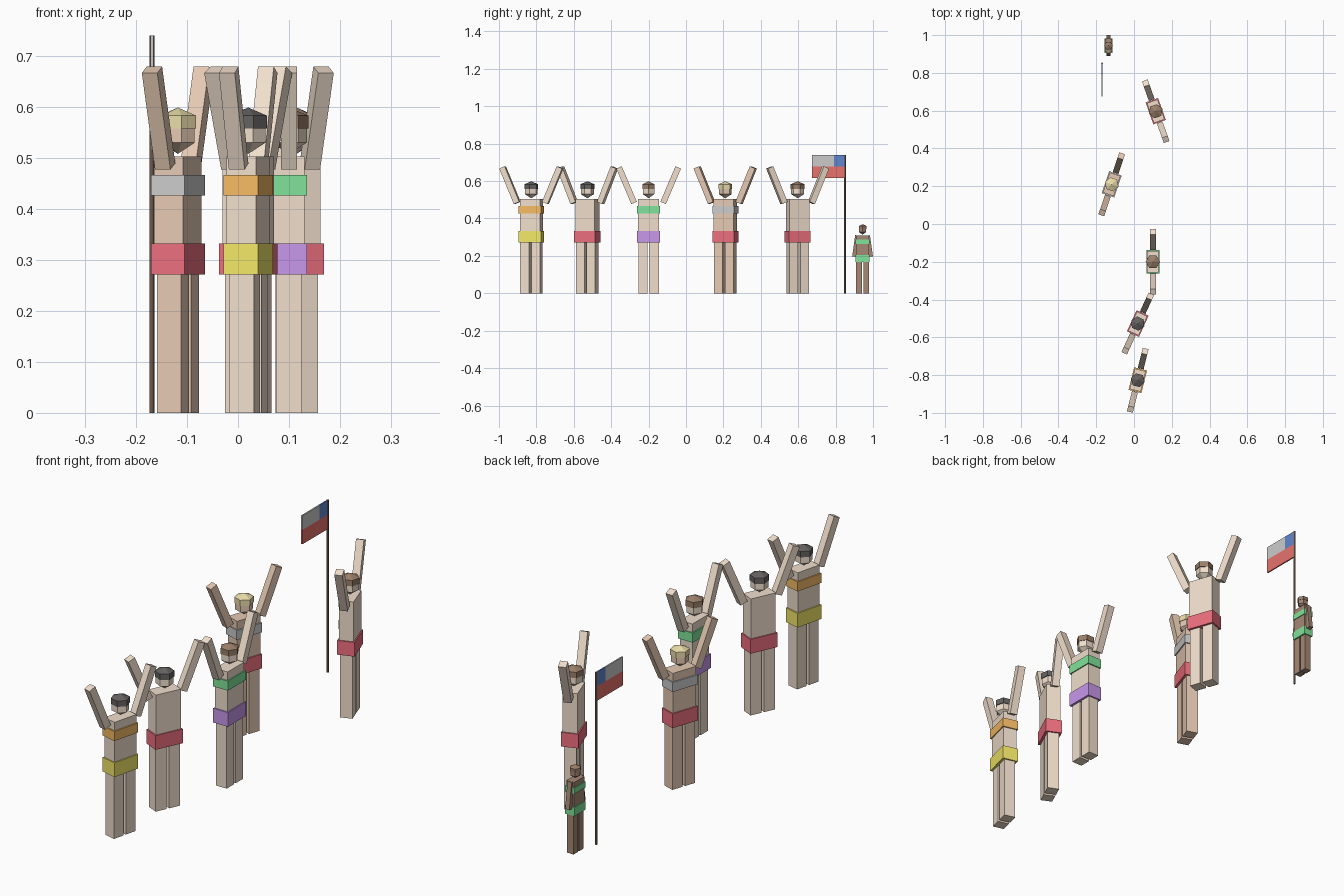
import bpy, bmesh, math
from mathutils import Matrix, Vector

if "Cube" in bpy.data.objects:
    bpy.data.objects.remove(bpy.data.objects["Cube"])

COLORS = {
    "light_skin": (0.88, 0.74, 0.61), "tan_skin": (0.79, 0.59, 0.45), "dark_skin": (0.38, 0.25, 0.18),
    "black": (0.13, 0.12, 0.12), "brown": (0.32, 0.21, 0.14), "blond": (0.82, 0.72, 0.40),
    "red": (0.85, 0.16, 0.21), "orange": (0.92, 0.50, 0.13), "yellow": (0.90, 0.80, 0.14),
    "green": (0.22, 0.76, 0.32), "purple": (0.58, 0.31, 0.83), "silver": (0.74, 0.75, 0.76),
    "flag_red": (0.80, 0.17, 0.15), "flag_blue": (0.12, 0.24, 0.62), "pole_brown": (0.25, 0.17, 0.12),
}
MATS = {}


def mat(name):
    if name not in MATS:
        MATS[name] = bpy.data.materials.new(name)
        MATS[name].diffuse_color = (*COLORS[name], 1)
    return MATS[name]


def finish(bm, name, color, matrix):
    bmesh.ops.recalc_face_normals(bm, faces=bm.faces)
    bm.transform(matrix)
    mesh = bpy.data.meshes.new(name)
    bm.to_mesh(mesh)
    bm.free()
    mesh.materials.append(mat(color))
    obj = bpy.data.objects.new(name, mesh)
    bpy.context.collection.objects.link(obj)
    return obj


def box(name, size, center, color, base=Matrix(), tilt=0):
    bm = bmesh.new()
    bmesh.ops.create_cube(bm, size=1)
    bm.transform(Matrix.Diagonal((*size, 1)))
    return finish(bm, name, color,
                  base @ Matrix.Translation(center) @ Matrix.Rotation(tilt, 4, "X"))


def lathe(name, profile, sides, color, base=Matrix()):
    """Closed turned solid from (radius, height) points."""
    bm = bmesh.new()
    rings = []
    for r, z in profile:
        n = sides if r > 0 else 1
        rings.append([bm.verts.new((r * math.cos(math.tau * i / sides),
                                    r * math.sin(math.tau * i / sides), z)) for i in range(n)])
    for a, b in zip(rings, rings[1:]):
        for i in range(sides):
            j = (i + 1) % sides
            quad = [a[i % len(a)], a[j % len(a)], b[j % len(b)], b[i % len(b)]]
            bm.faces.new(list(dict.fromkeys(quad)))
    for ring in (rings[0], rings[-1]):
        if len(ring) > 1:
            bm.faces.new(ring)
    return finish(bm, name, color, base)


def person(label, x, y, turn, skin, hair, chest, belt, scale=1.0, arms_up=True):
    base = (Matrix.Translation((x, y, 0)) @ Matrix.Rotation(math.radians(turn), 4, "Z")
            @ Matrix.Scale(scale, 4))
    # torso and swimwear bands
    box(f"{label}_torso", (0.06, 0.112, 0.223), (0, 0, 0.3915), skin, base)
    box(f"{label}_belt", (0.07, 0.123, 0.061), (0, 0, 0.3015), belt, base)
    if chest:
        box(f"{label}_chest_band", (0.07, 0.123, 0.041), (0, 0, 0.4465), chest, base)
    # legs and arms, mirrored
    for side, s in (("left", 1), ("right", -1)):
        box(f"{label}_{side}_leg", (0.05, 0.049, 0.29), (0, s * 0.0305, 0.145), skin, base)
        if arms_up:
            box(f"{label}_{side}_arm", (0.032, 0.032, 0.206), (0, s * 0.118, 0.578),
                skin, base, -s * math.radians(23))
        else:
            box(f"{label}_{side}_arm", (0.032, 0.032, 0.185), (0, s * 0.061, 0.41),
                skin, base, s * math.radians(8))
    # six-sided head and hair cap
    lathe(f"{label}_head", [(0, 0.508), (0.035, 0.53), (0.035, 0.575), (0, 0.592)], 6, skin, base)
    lathe(f"{label}_hair", [(0.038, 0.558), (0.038, 0.583), (0, 0.599)], 6, hair, base)


# five adults with raised arms
person("adult_1", 0.02, -0.827, -14, "light_skin", "black", "orange", "yellow")
person("adult_2", 0.02, -0.527, -24.5, "light_skin", "black", None, "red")
person("adult_3", 0.10, -0.20, 0, "light_skin", "brown", "green", "purple")
person("adult_4", -0.118, 0.21, -18.7, "tan_skin", "blond", "silver", "red")
person("adult_5", 0.115, 0.597, 19.5, "light_skin", "brown", None, "red")
# child with lowered arms
person("child", -0.135, 0.944, 0, "dark_skin", "brown", "green", "green", 0.617, False)

# flag on its pole
FX, FY = -0.169, 0.85
lathe("flag_pole", [(0.005, 0), (0.005, 0.74)], 8, "pole_brown", Matrix.Translation((FX, FY, 0)))
box("flag_lower_stripe", (0.006, 0.175, 0.062), (FX, FY - 0.0875, 0.648), "flag_red")
box("flag_upper_stripe", (0.006, 0.117, 0.061), (FX, FY - 0.1165, 0.7095), "silver")
box("flag_canton", (0.006, 0.058, 0.061), (FX, FY - 0.029, 0.7095), "flag_blue")

for m in bpy.data.materials:
    if m.users and not m.is_grease_pencil:
        m.use_nodes = True
        m.node_tree.nodes["Principled BSDF"].inputs["Base Color"].default_value = m.diffuse_color
